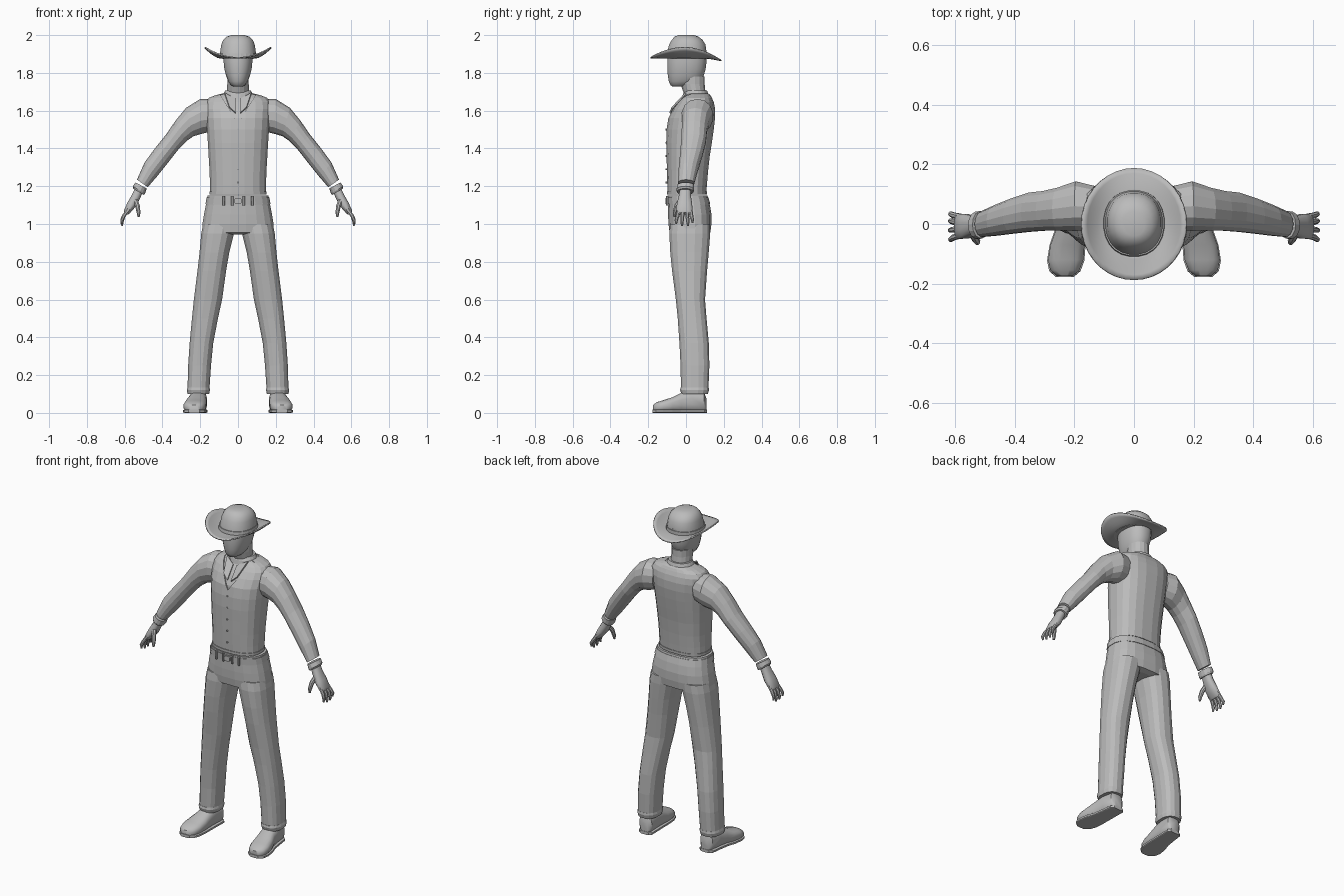
import bpy, bmesh, math
from mathutils import Vector as V

grey = bpy.data.materials.new("plain grey")
grey.diffuse_color = (0.5, 0.5, 0.5, 1)


def finish(name, bm, mirror=False, thick=0, smooth=None):
    """Turn a bmesh into a named object, mirrored across x if asked."""
    bmesh.ops.recalc_face_normals(bm, faces=bm.faces)
    me = bpy.data.meshes.new(name)
    bm.to_mesh(me)
    bm.free()
    me.materials.append(grey)
    ob = bpy.data.objects.new(name, me)
    bpy.context.collection.objects.link(ob)
    if mirror:
        m = ob.modifiers.new("mirror", 'MIRROR')
        m.use_mirror_merge = False
    if thick:
        s = ob.modifiers.new("thickness", 'SOLIDIFY')
        s.thickness, s.offset = thick, -1
    if smooth:
        bpy.ops.object.select_all(action='DESELECT')
        bpy.context.view_layer.objects.active = ob
        ob.select_set(True)
        bpy.ops.object.shade_smooth_by_angle(angle=math.radians(smooth))
    return ob


def loft(bm, sections, n=16, p=2.3, caps=True):
    """Skin superellipse rings; each section is (centre, half axis u, half axis v)."""
    rings = []
    for c, u, v in sections:
        ring = []
        for i in range(n):
            a = 2 * math.pi * (i + 0.5) / n
            ca, sa = math.cos(a), math.sin(a)
            ring.append(bm.verts.new(V(c) + V(u) * math.copysign(abs(ca) ** (2 / p), ca)
                                     + V(v) * math.copysign(abs(sa) ** (2 / p), sa)))
        rings.append(ring)
    for r, s in zip(rings, rings[1:]):
        for i in range(n):
            j = (i + 1) % n
            bm.faces.new((r[i], r[j], s[j], s[i]))
    if caps:
        bm.faces.new(rings[0])
        bm.faces.new(rings[-1])
    return bm


def level(rows, grow=0.0):
    """Horizontal sections from (z, x0, x1, y front, y back)."""
    return [(((a + b) / 2, (f + k) / 2, z), ((b - a) / 2 + grow, 0, 0),
             (0, (k - f) / 2 + grow, 0)) for z, a, b, f, k in rows]


def sym(rows, grow=0.0):
    """Centred horizontal sections from (z, half width, y front, y back)."""
    return level([(z, -w, w, f, k) for z, w, f, k in rows], grow)


def part(name, sections, n=16, p=2.3, caps=True, **kw):
    return finish(name, loft(bmesh.new(), sections, n, p, caps), **kw)


def tube(bm, pts, radii, n=8):
    """Round finger-like tube, ring planes kept square to the path."""
    secs = []
    for i, q in enumerate(pts):
        t = (V(pts[min(i + 1, len(pts) - 1)]) - V(pts[max(i - 1, 0)])).normalized()
        u = V((0, 1, 0)) - t * t.y
        u.normalize()
        secs.append((q, u * radii[i], t.cross(u) * radii[i]))
    loft(bm, secs, n, 2)


def plate(name, pts, thick, mirror=False):
    bm = bmesh.new()
    bm.faces.new([bm.verts.new(q) for q in pts])
    finish(name, bm, mirror, thick)


# Head and neck
part("neck", sym([(1.64, .064, -.01, .12), (1.69, .06, -.012, .105),
                  (1.74, .058, -.03, .10), (1.78, .058, -.03, .10)]), 16, 2)
part("head", sym([(1.727, .022, -.07, -.01), (1.735, .038, -.082, .03), (1.755, .053, -.092, .075),
                  (1.785, .064, -.097, .095), (1.82, .073, -.10, .105),
                  (1.86, .077, -.10, .11), (1.91, .077, -.095, .11)]), 20, 2.3, smooth=40)

# Hat crown, band and curled brim
crown = [(1.875, .1, -.108, .11), (1.905, .096, -.102, .11), (1.95, .089, -.09, .104),
         (1.975, .079, -.076, .088), (1.992, .06, -.06, .066), (2.0, .036, -.04, .042)]
part("hat_crown", sym(crown), 24, 2.2, smooth=40)
part("hat_band", sym([(1.88, .1, -.107, .111), (1.902, .098, -.104, .111)], .003), 24, 2.2)
bm = bmesh.new()
rings = []
for k in range(6):
    t = k / 5
    ring = []
    for i in range(36):
        a = 2 * math.pi * i / 36
        c, s = math.cos(a), math.sin(a)
        z = 1.882 + t ** 1.6 * (.056 * c * c - .014 * max(s, 0) + .002 * max(-s, 0))
        ring.append(bm.verts.new(((.09 + .083 * t) * c, (.1 + .088 * t) * s, z)))
    rings.append(ring)
for r, q in zip(rings, rings[1:]):
    for i in range(36):
        j = (i + 1) % 36
        bm.faces.new((r[i], r[j], q[j], q[i]))
finish("hat_brim", bm, thick=.007, smooth=40)

# Shirt body, with the vest as a slightly larger shell over it
torso = [(1.155, .15, -.098, .108), (1.21, .15, -.1, .112), (1.28, .152, -.102, .118),
         (1.36, .157, -.104, .127), (1.43, .161, -.106, .138), (1.5, .166, -.104, .148),
         (1.56, .17, -.095, .155), (1.61, .174, -.07, .155), (1.645, .172, -.045, .148),
         (1.668, .155, -.025, .138), (1.682, .12, -.012, .13), (1.69, .085, -.005, .12)]
part("shirt_body", sym(torso, -.008), 20, 2.5)
bm = loft(bmesh.new(), sym(torso), 20, 2.5, caps=False)
for side in (-1, 1):  # cut the V neckline
    bmesh.ops.bisect_plane(bm, geom=bm.verts[:] + bm.edges[:] + bm.faces[:],
                           plane_co=(0, 0, 1.535), plane_no=(side * .155, 0, -.098))
out = [f for f in bm.faces if f.calc_center_median().y < .03
       and f.calc_center_median().z - 1.535 > abs(f.calc_center_median().x) * .155 / .098]
bmesh.ops.delete(bm, geom=out, context='FACES')
finish("vest", bm, thick=.012)
part("vest_hem", sym([(1.155, .15, -.098, .108), (1.172, .15, -.099, .109)], .003), 20, 2.5)

# Shirt collar band, collar points and vest buttons
part("collar_band", sym([(1.665, .083, -.022, .122), (1.69, .078, -.016, .118),
                         (1.708, .068, -.004, .112)]), 20, 2.1)
plate("collar_point", [(.07, -.005, 1.695), (.012, -.03, 1.665), (.012, -.088, 1.59),
                       (.045, -.075, 1.62)], .009, mirror=True)
bm = bmesh.new()
for z in (1.5, 1.43, 1.36, 1.29, 1.22):
    loft(bm, [((0, y, z), (.005, 0, 0), (0, 0, .005)) for y in (-.095, -.109)], 8, 2)
finish("vest_buttons", bm)

# Arms: matched top and bottom outline points, y centre and y half depth
arm = [(.13, 1.66, .14, 1.49, .055, .075), (.2, 1.662, .19, 1.478, .06, .085),
       (.275, 1.615, .235, 1.465, .05, .073), (.33, 1.548, .272, 1.44, .044, .068),
       (.38, 1.475, .313, 1.398, .04, .067), (.44, 1.4, .37, 1.325, .027, .06),
       (.495, 1.325, .43, 1.25, .012, .052), (.535, 1.235, .478, 1.195, 0, .044)]
cuff = [(.542, 1.22, .483, 1.188, -.002, .046), (.557, 1.2, .492, 1.16, -.004, .047),
        (.555, 1.188, .498, 1.153, -.004, .043)]


def arm_sections(rows):
    return [(((a + c) / 2, y, (b + d) / 2), (0, r, 0), ((a - c) / 2, 0, (b - d) / 2))
            for a, b, c, d, y, r in rows]


part("sleeve", arm_sections(arm), 14, 2.1, mirror=True)
part("sleeve_cuff", arm_sections(cuff), 14, 2.1, mirror=True)

# Hands: palm, four fingers and thumb
bm = bmesh.new()
loft(bm, [((x, y, z), (0, r, 0), (h * .9, 0, h * .45)) for x, y, z, r, h in
          [(.522, -.004, 1.185, .03, .024), (.54, -.006, 1.145, .033, .024),
           (.562, -.008, 1.105, .042, .025), (.588, -.008, 1.065, .043, .018),
           (.593, -.008, 1.055, .038, .012)]], 12, 2.4)
for y, tip, dy in ((.024, 1.005, .01), (.004, .99, .006), (-.017, .99, -.004), (-.038, 1.0, -.014)):
    tube(bm, [(.582, y, 1.075), (.605, y + dy * .5, 1.042), (.615, y + dy, tip + .018),
              (.613, y + dy, tip)], [.011, .0105, .009, .005])
tube(bm, [(.545, -.025, 1.13), (.532, -.05, 1.095), (.526, -.06, 1.06), (.526, -.062, 1.038)],
     [.014, .013, .011, .006])
finish("hand", bm, mirror=True, smooth=40)

# Trousers: hips, legs and ankle cuffs
part("trouser_hips", sym([(.945, .07, -.05, .1), (.955, .192, -.088, .13), (1.0, .19, -.094, .136),
                          (1.05, .182, -.096, .136), (1.1, .172, -.096, .128),
                          (1.15, .163, -.098, .115)]), 20, 2.5)
leg = [(1.0, .01, .186, -.085, .13), (.95, .02, .196, -.09, .13), (.85, .045, .205, -.085, .122),
       (.75, .062, .216, -.075, .113), (.6, .083, .235, -.055, .102), (.5, .105, .245, -.045, .11),
       (.37, .13, .257, -.036, .122), (.25, .142, .265, -.03, .125), (.13, .15, .268, -.028, .12)]
part("trouser_leg", level(leg), 16, 2.4, mirror=True)
part("trouser_cuff", level([(.135, .15, .268, -.03, .121), (.122, .147, .272, -.033, .123),
                            (.1, .152, .268, -.026, .117)]), 16, 2.4, mirror=True)

# Belt with loops and buckle
part("belt", sym([(1.105, .171, -.096, .127), (1.14, .165, -.098, .117)], .003), 20, 2.5)
bm = bmesh.new()
for x in (-.075, -.03, .03, .075):
    loft(bm, [((x, -.1, z), (.006, 0, 0), (0, .006, 0)) for z in (1.098, 1.148)], 8, 4)
loft(bm, [((0, y, 1.122), (.02, 0, 0), (0, 0, .016)) for y in (-.09, -.108)], 8, 4)
finish("belt_buckle_and_loops", bm)

# Shoes: upper and sole swept from heel to toe
shoe = [(.108, .203, .026, .075), (.095, .205, .042, .11), (.03, .21, .046, .12),
        (-.025, .215, .05, .105), (-.07, .223, .058, .082), (-.12, .229, .06, .066),
        (-.155, .232, .05, .055), (-.175, .232, .026, .04)]
part("shoe_upper", [((x, y, h / 2 + .002), (w, 0, 0), (0, 0, h / 2)) for y, x, w, h in shoe],
     16, 2.6, mirror=True, smooth=45)
part("shoe_sole", [((x, y * 1.02, .009), (w + .003, 0, 0), (0, 0, .009)) for y, x, w, h in shoe],
     16, 6, mirror=True)
